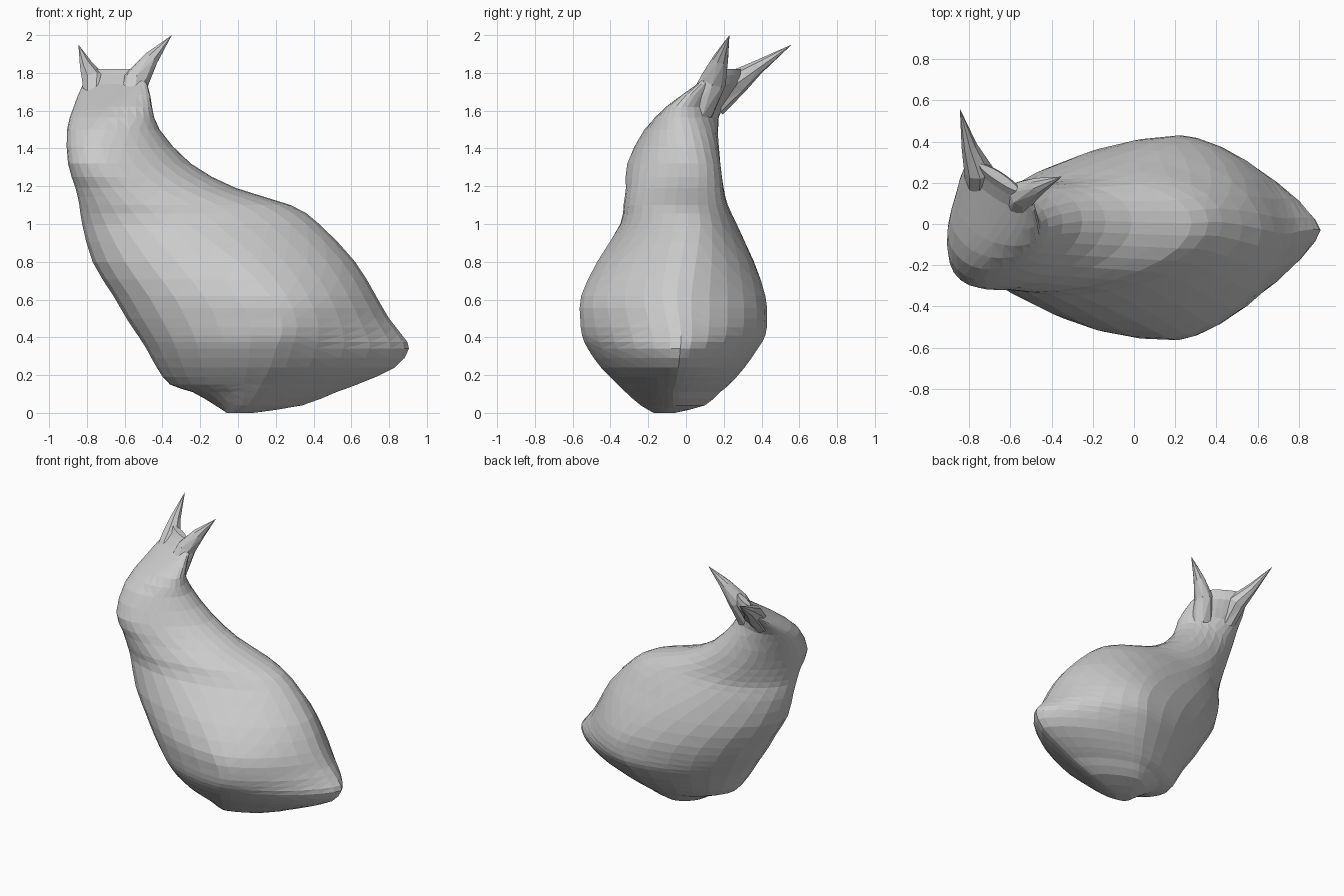
import bpy, bmesh, math
from mathutils import Vector

if "Cube" in bpy.data.objects:
    bpy.data.objects.remove(bpy.data.objects["Cube"])

SEGS = 28

# Body cross-sections: z, x min, x max, y min, y max, x of widest point, end skew
BODY = [
    (0.00, -0.06, 0.08, -0.17, -0.06, 0.00, 0),
    (0.04, -0.12, 0.34, -0.24, 0.10, 0.05, 0),
    (0.11, -0.24, 0.52, -0.32, 0.18, 0.10, 0),
    (0.15, -0.36, 0.63, -0.36, 0.23, 0.12, -0.01),
    (0.24, -0.43, 0.83, -0.45, 0.31, 0.17, -0.03),
    (0.34, -0.485, 0.905, -0.52, 0.38, 0.20, -0.04),
    (0.41, -0.53, 0.87, -0.55, 0.42, 0.23, -0.04),
    (0.50, -0.59, 0.80, -0.56, 0.43, 0.23, -0.03),
    (0.62, -0.66, 0.73, -0.555, 0.42, 0.17, -0.02),
    (0.80, -0.77, 0.62, -0.47, 0.36, 0.00, -0.03),
    (1.00, -0.825, 0.43, -0.345, 0.265, -0.27, -0.05),
    (1.10, -0.84, 0.28, -0.325, 0.215, -0.40, -0.06),
    (1.19, -0.86, -0.01, -0.31, 0.19, -0.52, -0.07),
    (1.32, -0.90, -0.25, -0.30, 0.17, -0.64, -0.08),
    (1.50, -0.905, -0.415, -0.22, 0.17, -0.70, -0.01),
    (1.62, -0.87, -0.455, -0.09, 0.18, -0.68, 0.07),
    (1.74, -0.82, -0.48, 0.11, 0.25, -0.65, 0.10),
    (1.82, -0.75, -0.56, 0.20, 0.25, -0.65, 0.06),
]


def refine(rows):
    """Insert a smoothly interpolated section between each pair of rows."""
    out = []
    for i in range(len(rows) - 1):
        p0, p1, p2, p3 = (rows[min(max(i + k, 0), len(rows) - 1)] for k in (-1, 0, 1, 2))
        out += [p1, tuple((9 * (b + c) - a - d) / 16 for a, b, c, d in zip(p0, p1, p2, p3))]
    return out + [rows[-1]]


def loft(name, rings, tip=None):
    """Skin a stack of closed rings; end in a cap or a pointed tip."""
    bm = bmesh.new()
    loops = [[bm.verts.new(p) for p in r] for r in rings]
    n = len(loops[0])
    for a, b in zip(loops, loops[1:]):
        for i in range(n):
            j = (i + 1) % n
            bm.faces.new((a[i], a[j], b[j], b[i]))
    bm.faces.new(loops[0][::-1])
    if tip is None:
        bm.faces.new(loops[-1])
    else:
        t = bm.verts.new(tip)
        for i in range(n):
            bm.faces.new((loops[-1][i], loops[-1][(i + 1) % n], t))
    bmesh.ops.triangulate(bm, faces=bm.faces[:])
    bmesh.ops.recalc_face_normals(bm, faces=bm.faces[:])
    me = bpy.data.meshes.new(name)
    bm.to_mesh(me)
    bm.free()
    ob = bpy.data.objects.new(name, me)
    bpy.context.collection.objects.link(ob)
    return ob


def body_ring(z, x0, x1, y0, y1, xw, skew):
    """Teardrop section, more pointed on the tail side low down."""
    pr = 1.4 + 0.6 * min(1, max(0, (z - 0.4) / 0.6))
    pl = 1.75 + 0.2 * min(1, z / 0.5)
    yc = (y0 + y1) / 2
    pts = []
    for i in range(SEGS):
        a = 2 * math.pi * i / SEGS
        c, s = math.cos(a), math.sin(a)
        p = pr if c > 0 else pl
        u = math.copysign(abs(c) ** (2 / p), c)
        v = math.copysign(abs(s) ** (2 / p), s)
        x = xw + u * ((x1 - xw) if u > 0 else (xw - x0))
        pts.append((x, yc + v * (y1 - y0) / 2 - skew * u, z))
    return pts


def ear(name, path, radii, tip):
    """Flared spike following a short path."""
    pts = [Vector(p) for p in path] + [Vector(tip)]
    rings = []
    for i, r in enumerate(radii):
        d = (pts[i + 1] - pts[max(i - 1, 0)]).normalized()
        q = d.to_track_quat('Z', 'Y')
        rings.append([pts[i] + q @ Vector((r * math.cos(t), r * math.sin(t), 0))
                      for t in (2 * math.pi * j / 8 for j in range(8))])
    return loft(name, rings, tip)


# Body, neck and head
body = loft("body", [body_ring(*row) for row in refine(BODY)])

# Two pointed ears
ears = [
    ear("left_ear", [(-0.755, 0.15, 1.62), (-0.755, 0.265, 1.75), (-0.80, 0.38, 1.83)],
        (0.06, 0.07, 0.038), (-0.845, 0.56, 1.95)),
    ear("right_ear", [(-0.58, 0.07, 1.60), (-0.54, 0.145, 1.76), (-0.46, 0.185, 1.875)],
        (0.08, 0.07, 0.042), (-0.35, 0.23, 2.0)),
]

# Merge the ears into the body as one skin
bpy.context.view_layer.objects.active = body
for e in ears:
    m = body.modifiers.new("join", 'BOOLEAN')
    m.operation = 'UNION'
    m.solver = 'EXACT'
    m.object = e
    bpy.ops.object.modifier_apply(modifier=m.name)
    bpy.data.objects.remove(e)
